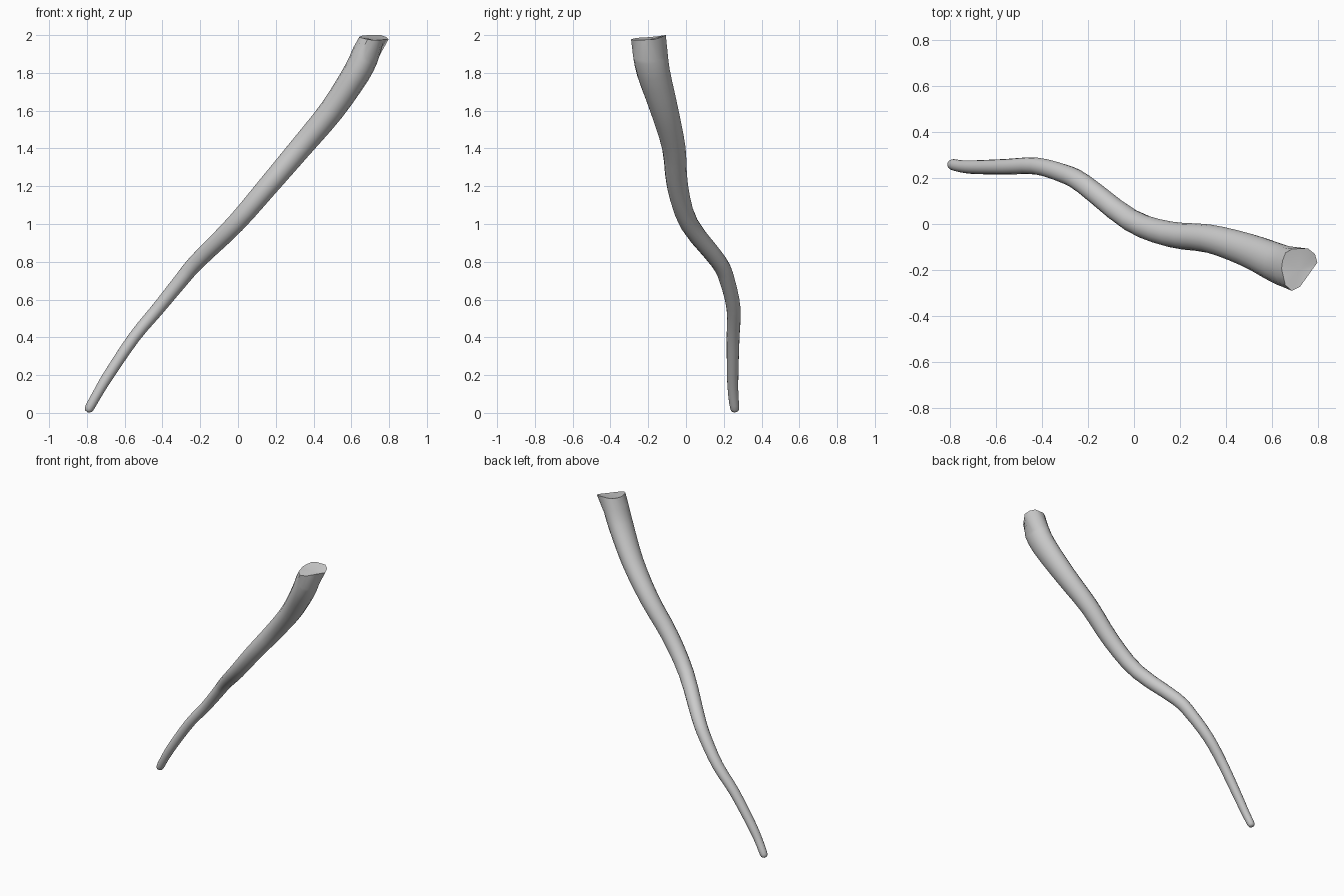
import bpy, bmesh, math
from mathutils import Vector
from mathutils.geometry import intersect_line_line_2d

if "Cube" in bpy.data.objects:
    bpy.data.objects.remove(bpy.data.objects["Cube"])

SIDES = 16
# Centreline stations: x, y, z, radius across y, radius across x
STATIONS = [
    (-.795, .260, .008, .014, .014), (-.787, .258, .025, .024, .024),
    (-.745, .250, .100, .027, .026), (-.685, .247, .200, .030, .029),
    (-.550, .249, .400, .034, .032), (-.425, .252, .550, .037, .035),
    (-.303, .218, .700, .041, .039), (-.218, .173, .800, .044, .043),
    (-.015, .017, 1.00, .049, .050), (.158, -.045, 1.20, .056, .055),
    (.328, -.064, 1.40, .062, .060), (.495, -.114, 1.60, .074, .066),
    (.628, -.172, 1.80, .088, .073), (.676, -.189, 1.90, .092, .074)]
TOP_CENTRE = Vector((.722, -.198, 1.98))
# Angular outline of the cut end
TOP_RIM = [(.705, -.296, 1.972), (.806, -.155, 1.978), (.768, -.107, 2.0),
           (.665, -.108, 2.0), (.638, -.180, 1.99), (.662, -.284, 1.984)]


def catmull(p0, p1, p2, p3, t):
    return [.5 * (2*b + (c - a)*t + (2*a - 5*b + 4*c - d)*t*t + (3*b - a - 3*c + d)*t**3)
            for a, b, c, d in zip(p0, p1, p2, p3)]


def rim_point(direction):
    start = TOP_CENTRE.xy
    end = start + direction.normalized()
    for i, a in enumerate(TOP_RIM):
        a, b = Vector(a), Vector(TOP_RIM[(i + 1) % len(TOP_RIM)])
        hit = intersect_line_line_2d(start, end, a.xy, b.xy)
        if hit:
            return a.lerp(b, (hit - a.xy).length / (b.xy - a.xy).length)
    return TOP_CENTRE.copy()


# Smooth the centreline
samples = []
for i in range(len(STATIONS) - 1):
    p = [STATIONS[min(max(i + k, 0), len(STATIONS) - 1)] for k in (-1, 0, 1, 2)]
    samples += [catmull(*p, t / 3) for t in range(3)]
samples.append(STATIONS[-1])
centres = [Vector(s[:3]) for s in samples] + [TOP_CENTRE]

# Tapered rings across the centreline
bm = bmesh.new()
rings = []
for i, s in enumerate(samples):
    tangent = (centres[i + 1] - centres[max(i - 1, 0)]).normalized()
    u = Vector((0, 1, 0))
    u = (u - tangent * u.dot(tangent)).normalized()
    v = u.cross(tangent)
    offsets = [u * s[3] * math.cos(2*math.pi*k/SIDES) + v * s[4] * math.sin(2*math.pi*k/SIDES)
               for k in range(SIDES)]
    rings.append([bm.verts.new(centres[i] + o) for o in offsets])

# Cut end: slide the last ring directions onto the angular rim
rings.append([bm.verts.new(rim_point((o - tangent * (o.z / tangent.z)).xy)) for o in offsets])

for a, b in zip(rings, rings[1:]):
    for k in range(SIDES):
        n = (k + 1) % SIDES
        bm.faces.new((a[k], a[n], b[n], b[k]))

# Rounded tip and slightly dished top
for ring, centre in ((rings[0], Vector((-.796, .260, .003))), (rings[-1], Vector((.722, -.198, 1.977)))):
    c = bm.verts.new(centre)
    for k in range(SIDES):
        bm.faces.new((ring[k], ring[(k + 1) % SIDES], c))

bmesh.ops.recalc_face_normals(bm, faces=bm.faces[:])
mesh = bpy.data.meshes.new("curved_branch")
bm.to_mesh(mesh)
bm.free()
branch = bpy.data.objects.new("curved_branch", mesh)
bpy.context.collection.objects.link(branch)
bpy.context.view_layer.objects.active = branch
branch.select_set(True)
bpy.ops.object.shade_smooth_by_angle(angle=math.radians(45))
